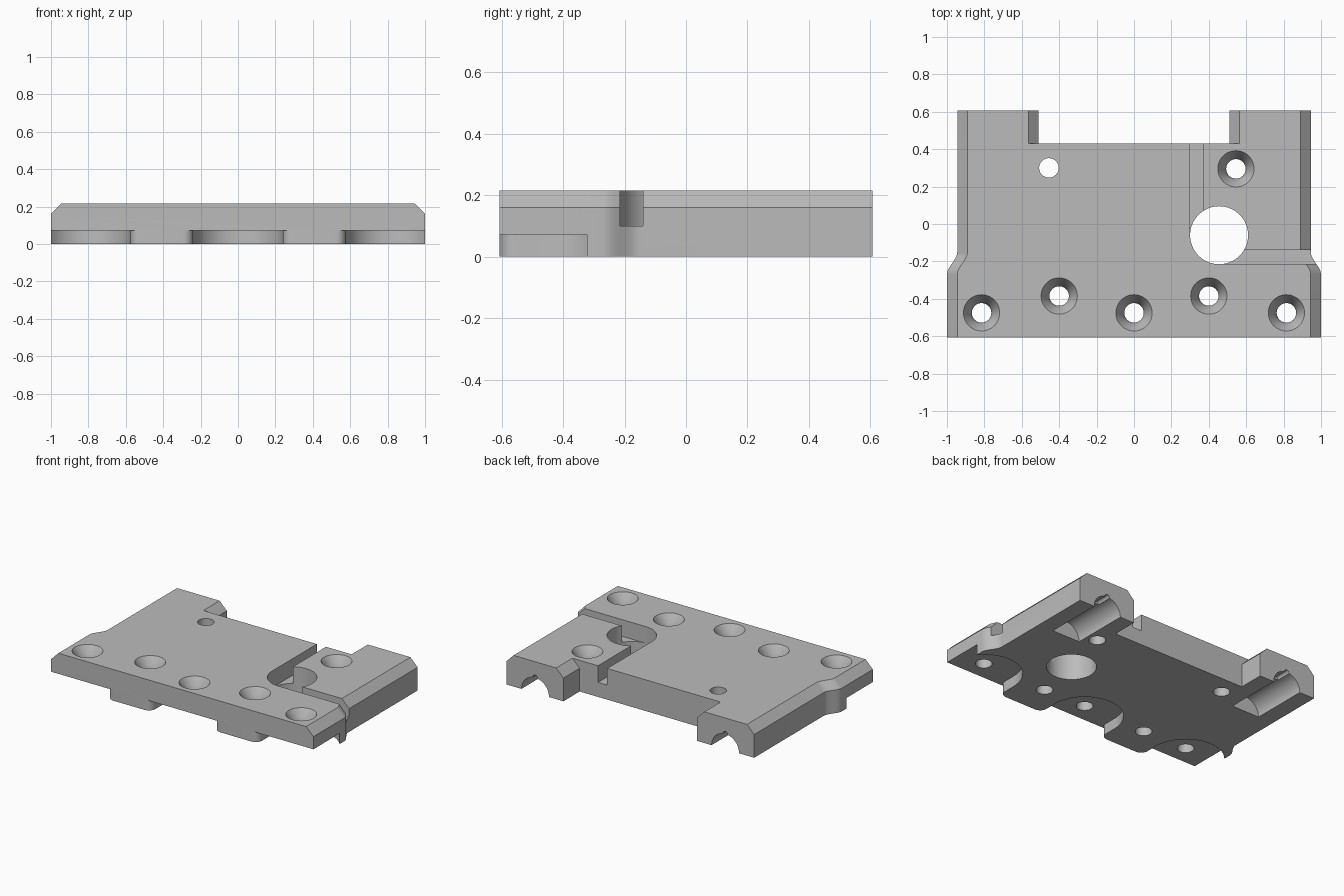
import bpy, bmesh, math
from mathutils import Matrix

if "Cube" in bpy.data.objects:
    bpy.data.objects.remove(bpy.data.objects["Cube"])

H, EDGE, CH = 0.215, 0.16, 0.055      # height, start of chamfer, chamfer width

grey = bpy.data.materials.new("machined grey")
grey.diffuse_color = (0.50, 0.50, 0.50, 1)
grey.use_nodes = True
grey.node_tree.nodes["Principled BSDF"].inputs["Base Color"].default_value = grey.diffuse_color


def make(name, bm):
    bmesh.ops.recalc_face_normals(bm, faces=bm.faces)
    me = bpy.data.meshes.new(name)
    bm.to_mesh(me)
    bm.free()
    ob = bpy.data.objects.new(name, me)
    bpy.context.collection.objects.link(ob)
    me.materials.append(grey)
    return ob


def loft(name, rings):
    """Closed solid through rings of equal point count."""
    bm = bmesh.new()
    vs = [[bm.verts.new(p) for p in r] for r in rings]
    n = len(vs[0])
    for a, b in zip(vs, vs[1:]):
        for i in range(n):
            j = (i + 1) % n
            bm.faces.new((a[i], a[j], b[j], b[i]))
    bm.faces.new(vs[0][::-1])
    bm.faces.new(vs[-1])
    return make(name, bm)


def lathe(name, x, y, profile, n=48):
    """Round cutter from (radius, z) pairs."""
    return loft(name, [[(x + r * math.cos(2 * math.pi * i / n),
                         y + r * math.sin(2 * math.pi * i / n), z)
                        for i in range(n)] for r, z in profile])


def rod(name, x, z, r, y0, y1):
    """Round cutter lying along y."""
    ob = lathe(name, 0, 0, [(r, -y1), (r, -y0)])
    ob.data.transform(Matrix.Translation((x, 0, z)) @ Matrix.Rotation(math.pi / 2, 4, 'X'))
    return ob


def box(name, x0, x1, y0, y1, z0, z1):
    return loft(name, [[(x0, y0, z), (x1, y0, z), (x1, y1, z), (x0, y1, z)]
                       for z in (z0, z1)])


# plate: right half outline mirrored; sides and ear insides carry the chamfer
def outline(z, c):
    right = [(1 - c, -0.607)]
    for i in range(13):
        t = i / 12
        right.append((1 - c - 0.055 * t * t * (3 - 2 * t), -0.27 + 0.12 * t))
    right += [(0.945 - c, 0.607), (0.51 + c, 0.607), (0.51 + c, 0.43)]
    return [(x, y, z) for x, y in right] + [(-x, y, z) for x, y in reversed(right)]


plate = loft("mounting_plate", [outline(0, 0), outline(EDGE, 0), outline(H, CH)])
cutters = []

# countersunk screw holes
for x, y in [(-0.815, -0.475), (-0.4, -0.385), (0, -0.475), (0.4, -0.385),
             (0.815, -0.475), (0.545, 0.295)]:
    cutters.append(lathe("screw_hole", x, y, [
        (0.052, -0.1), (0.052, 0.125), (0.066, 0.165), (0.097, H), (0.097, H + 0.1)]))

# plain through holes
cutters.append(lathe("pin_hole", -0.455, 0.3, [(0.052, -0.1), (0.052, 0.4)]))
cutters.append(lathe("large_hole", 0.455, -0.06, [(0.155, -0.1), (0.155, 0.4)], 64))

# cable channels leading from the large hole
cutters.append(box("back_channel", 0.3, 0.37, -0.06, 0.5, 0.1, 0.4))
cutters.append(box("side_channel", 0.455, 1.1, -0.215, -0.14, 0.1, 0.4))

# U-shaped pockets under the front edge, with flared mouths
R, F = 0.24, 0.05
for cx in (-0.815, 0, 0.815):
    pts = [(R * math.cos(math.pi * i / 32), -0.475 + R * math.sin(math.pi * i / 32))
           for i in range(33)]
    flare = [(R + F - F * math.cos(math.pi / 2 * i / 8),
              -0.607 + F - F * math.sin(math.pi / 2 * i / 8)) for i in range(9)]
    mouth = R + F
    pts += [(-x, y) for x, y in flare] + [(-mouth, -0.7), (mouth, -0.7)] + flare[::-1]
    cutters.append(loft("front_pocket", [[(cx + x, y, z) for x, y in pts]
                                         for z in (-0.1, 0.073)]))

# half-round grooves under the ears, with a small relief at the crown
for s in (-1, 1):
    cutters.append(rod("ear_groove", s * 0.725, 0, 0.105, 0.21, 0.8))
    cutters.append(rod("groove_relief", s * 0.725, 0.105, 0.018, 0.5, 0.8))

# cut everything and clean up
bpy.context.view_layer.objects.active = plate
for c in cutters:
    m = plate.modifiers.new("cut", 'BOOLEAN')
    m.operation, m.solver, m.object = 'DIFFERENCE', 'EXACT', c
    bpy.ops.object.modifier_apply(modifier=m.name)
    bpy.data.objects.remove(c)

plate.select_set(True)
bpy.ops.object.shade_smooth_by_angle(angle=math.radians(25))
